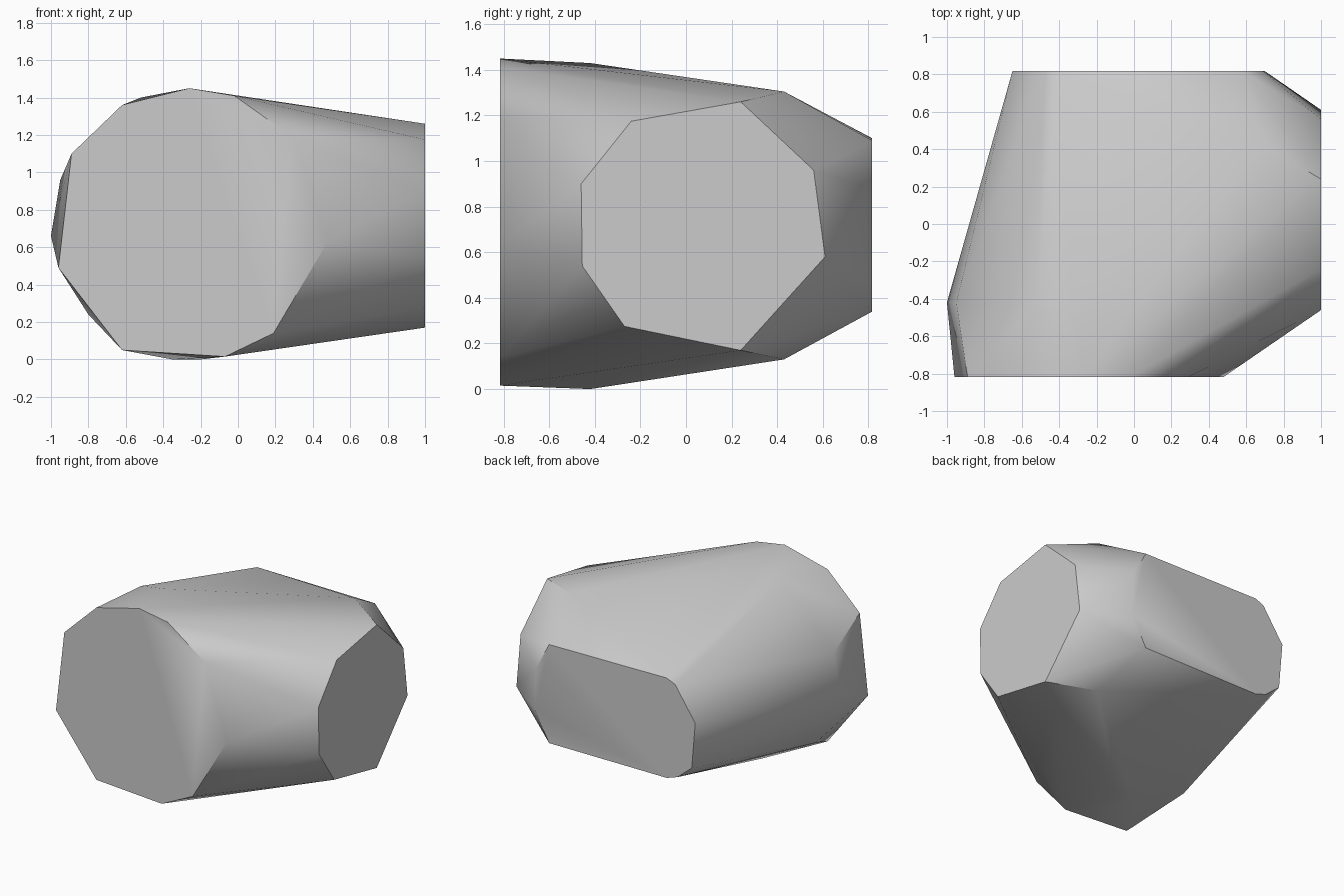
import bpy
import bmesh
import math

default_cube = bpy.data.objects.get("Cube")
if default_cube:
    bpy.data.objects.remove(default_cube, do_unlink=True)


def make_material(name, colour):
    material = bpy.data.materials.new(name)
    material.use_nodes = True
    material.diffuse_color = colour
    shader = material.node_tree.nodes["Principled BSDF"]
    shader.inputs["Base Color"].default_value = colour
    return material


def cap_outline(points, axis, offset):
    """Place a flat outline on a plane across the given axis."""
    if axis == "y":
        return [(across, offset, up) for across, up in points]
    return [(offset, across, up) for across, up in points]


def hull_object(name, points, material):
    """Wrap the points in a convex skin with flat caps."""
    bm = bmesh.new()
    for point in points:
        bm.verts.new(point)
    result = bmesh.ops.convex_hull(bm, input=bm.verts[:])
    loose = [v for v in bm.verts if not v.link_faces]
    bmesh.ops.delete(bm, geom=loose, context="VERTS")
    # Merge the coplanar triangles of each cap
    bmesh.ops.dissolve_limit(bm, angle_limit=math.radians(0.2),
                             verts=bm.verts[:], edges=bm.edges[:])
    bmesh.ops.recalc_face_normals(bm, faces=bm.faces[:])
    mesh = bpy.data.meshes.new(name)
    bm.to_mesh(mesh)
    bm.free()
    mesh.materials.append(material)
    obj = bpy.data.objects.new(name, mesh)
    bpy.context.collection.objects.link(obj)
    return obj


# Large front cap, drawn in x and z
front_cap = [(-.96, .49), (-.89, 1.1), (-.62, 1.36), (-.26, 1.45), (-.02, 1.41),
             (.29, 1.19), (.48, .63), (.19, .14), (-.07, .015), (-.62, .05)]
# Octagonal side cap, drawn in y and z
side_cap = [(-.46, .9), (-.24, 1.175), (.24, 1.26), (.56, .96),
            (.61, .58), (.24, .17), (-.27, .275), (-.455, .54)]
# Low, wide back cap, drawn in x and z
back_cap = [(.58, 1.09), (.69, .88), (.7, .56), (.58, .34), (-.41, .34),
            (-.5, .37), (-.62, .47), (-.65, .82), (-.48, 1.07), (-.41, 1.1)]
# Bulge behind the front cap, drawn in x and z
bulge = [(-1, .66), (-.95, .96), (-.52, 1.4), (-.33, 1.43),
         (-.8, .24), (-.35, 0), (-.2, 0)]
# Shoulder corners between the side and back caps
shoulder = [(.68, 1.305), (.69, .13)]

points = (cap_outline(front_cap, "y", -.817)
          + cap_outline(side_cap, "x", 1)
          + cap_outline(back_cap, "y", .817)
          + cap_outline(bulge, "y", -.42)
          + cap_outline(shoulder, "y", .43))

grey = make_material("light grey", (.6, .6, .6, 1))
body = hull_object("faceted_body", points, grey)

# Soft body with crisp cap rims
bpy.ops.object.select_all(action="DESELECT")
body.select_set(True)
bpy.context.view_layer.objects.active = body
bpy.ops.object.shade_smooth_by_angle(angle=math.radians(35))
